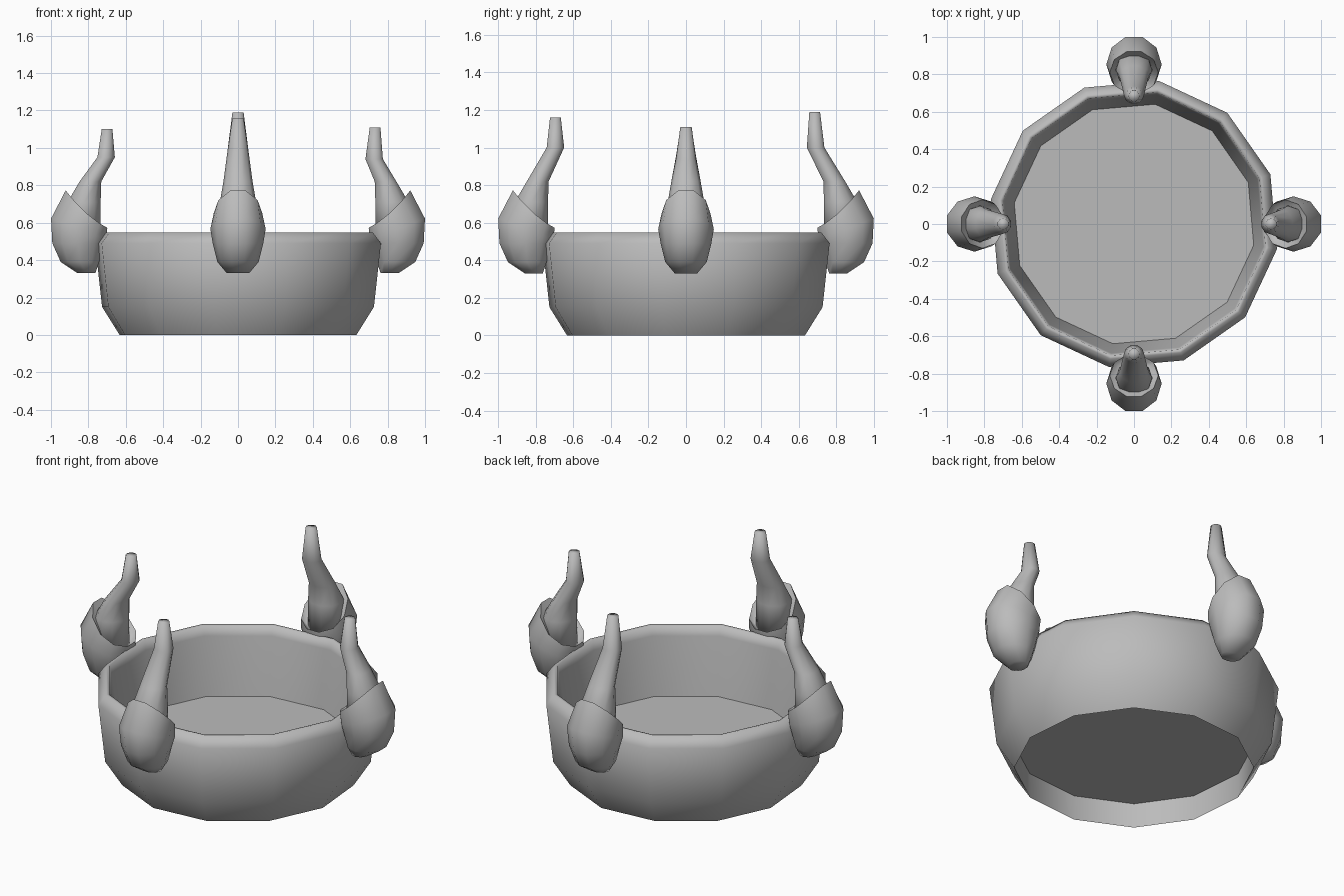
import bpy
import bmesh
from math import cos, sin, pi, radians

if "Cube" in bpy.data.objects:
    bpy.data.objects.remove(bpy.data.objects["Cube"], do_unlink=True)

grey = bpy.data.materials.new("stone grey")
grey.use_nodes = True
colour = (0.5, 0.5, 0.5, 1)
grey.diffuse_color = colour
grey.node_tree.nodes["Principled BSDF"].inputs["Base Color"].default_value = colour


def loft(name, rings, smooth_angle, turn=0.0):
    """Skin a stack of rings and cap both ends; turn rotates about z."""
    bm = bmesh.new()
    ca, sa = cos(turn), sin(turn)
    loops = [[bm.verts.new((x * ca - y * sa, x * sa + y * ca, z)) for x, y, z in ring]
             for ring in rings]
    n = len(loops[0])
    for low, high in zip(loops, loops[1:]):
        for i in range(n):
            j = (i + 1) % n
            bm.faces.new((low[i], low[j], high[j], high[i]))
    bm.faces.new(loops[0][::-1])
    bm.faces.new(loops[-1])
    bmesh.ops.recalc_face_normals(bm, faces=bm.faces)
    mesh = bpy.data.meshes.new(name)
    bm.to_mesh(mesh)
    bm.free()
    mesh.materials.append(grey)
    obj = bpy.data.objects.new(name, mesh)
    bpy.context.collection.objects.link(obj)
    bpy.ops.object.select_all(action="DESELECT")
    obj.select_set(True)
    bpy.context.view_layer.objects.active = obj
    bpy.ops.object.shade_smooth_by_angle(angle=radians(smooth_angle))


def oval(centre, rx, ry, height, sides=10, start=0.5):
    """Ring of points; height is a number or a function of the cosine."""
    points = []
    for i in range(sides):
        a = (i + start) * 2 * pi / sides
        z = height(cos(a)) if callable(height) else height
        points.append((centre + rx * cos(a), ry * sin(a), z))
    return points


# Twelve-sided bowl: recessed underside, foot, outer wall, rim, inner wall, floor
bowl_profile = [(0.645, 0.148), (0.643, 0), (0.738, 0.15), (0.776, 0.49),
                (0.732, 0.548), (0.714, 0.545), (0.702, 0.49), (0.65, 0.156)]
loft("bowl", [oval(0, r, r, z, 12, 0) for r, z in bowl_profile], 79, radians(20))


# Socket rim rises towards the outside
def lip(c):
    return 0.65 + 0.105 * c + 0.025 * c * c


def lip_inside(c):
    return lip(c) - 0.04


def shoulder(c):
    return 0.565 + 0.06 * c


socket_rings = [oval(0.81, 0.05, 0.06, 0.33), oval(0.845, 0.108, 0.11, 0.39),
                oval(0.853, 0.147, 0.135, 0.49), oval(0.853, 0.154, 0.148, shoulder),
                oval(0.81, 0.117, 0.13, lip), oval(0.815, 0.085, 0.095, lip_inside)]

# Each horn: direction, knee centre, knee height, tip centre, tip height
horns = [("left", 0, 0.728, 0.94, 0.733, 1.11),
         ("back", 90, 0.69, 1.0, 0.685, 1.19),
         ("right", 180, 0.705, 0.95, 0.7, 1.1),
         ("front", 270, 0.695, 1.0, 0.695, 1.16)]
for side, angle, knee, knee_z, tip, tip_z in horns:
    turn = radians(angle)
    loft(side + "_socket", socket_rings, 60, turn)
    loft(side + "_horn", [
        oval(0.825, 0.096, 0.1, 0.54), oval(0.823, 0.093, 0.097, 0.71),
        oval(0.789, 0.061, 0.078, 0.82), oval(knee, 0.049, 0.054, knee_z),
        oval(tip, 0.03, 0.03, tip_z)], 100, turn)
